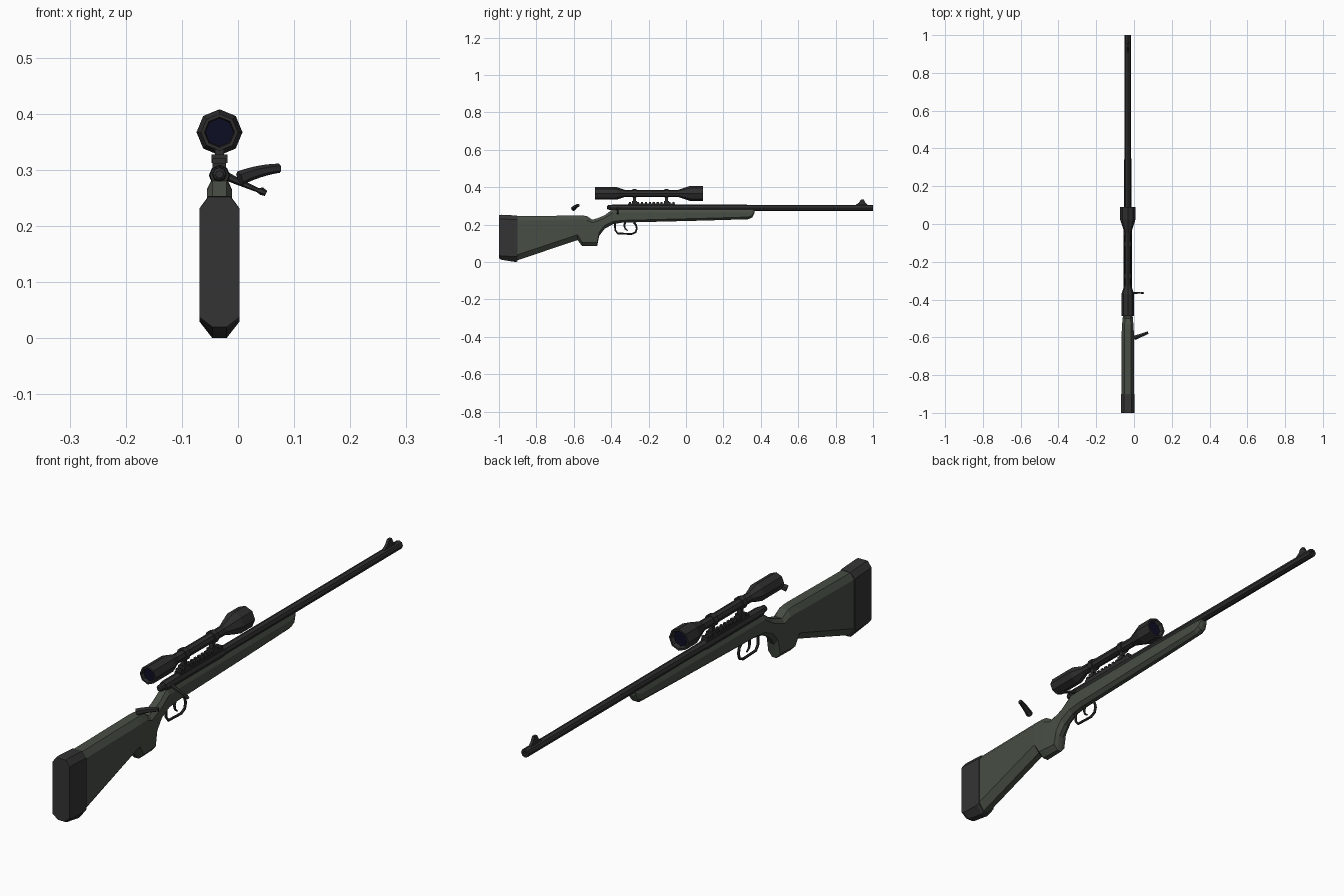
import bpy, bmesh, math
from mathutils import Vector

if "Cube" in bpy.data.objects:
    bpy.data.objects.remove(bpy.data.objects["Cube"])

CX = -0.033  # centre plane of the rifle


def material(name, rgb):
    m = bpy.data.materials.new(name)
    m.use_nodes = True
    m.diffuse_color = (*rgb, 1)
    m.node_tree.nodes["Principled BSDF"].inputs["Base Color"].default_value = (*rgb, 1)
    return m


metal = material("dark metal", (0.027, 0.027, 0.027))
rubber = material("black rubber", (0.034, 0.034, 0.034))
green = material("olive green", (0.063, 0.075, 0.058))
glass = material("navy glass", (0.004, 0.004, 0.018))


def loft(name, rings, mat, cap_mat=None, closed=False):
    """Skin equal-sized rings of points, with capped ends unless closed."""
    bm = bmesh.new()
    rows = [[bm.verts.new(p) for p in ring] for ring in rings]
    n = len(rows[0])
    pairs = list(zip(rows, rows[1:])) + ([(rows[-1], rows[0])] if closed else [])
    for a, b in pairs:
        for i in range(n):
            j = (i + 1) % n
            bm.faces.new((a[i], a[j], b[j], b[i]))
    if not closed:
        for row in (rows[0], rows[-1]):
            bm.faces.new(row).material_index = 1 if cap_mat else 0
    bmesh.ops.recalc_face_normals(bm, faces=bm.faces)
    mesh = bpy.data.meshes.new(name)
    bm.to_mesh(mesh)
    bm.free()
    mesh.materials.append(mat)
    if cap_mat:
        mesh.materials.append(cap_mat)
    ob = bpy.data.objects.new(name, mesh)
    bpy.context.collection.objects.link(ob)
    return ob


def lathe(name, z, profile, mat, cap_mat=None, n=8):
    """Turn (y, radius) pairs about the line at height z."""
    angles = [math.tau * i / n for i in range(n)]
    return loft(name, [[(CX + r * math.cos(a), y, z + r * math.sin(a)) for a in angles]
                       for y, r in profile], mat, cap_mat)


def sweep(name, path, radii, side, mat, n=6, closed=False):
    """Round bar along a flat path; side is normal to the path's plane."""
    path, side = [Vector(p) for p in path], Vector(side).normalized()
    rings, last = [], len(path) - 1
    for i, p in enumerate(path):
        before = path[i - 1] if i or closed else p
        after = path[(i + 1) % len(path)] if i < last or closed else p
        up = side.cross((after - before).normalized()).normalized()
        rings.append([p + radii[i] * (math.cos(a) * side + math.sin(a) * up)
                      for a in (math.tau * (k + 0.5) / n for k in range(n))])
    return loft(name, rings, mat, closed=closed)


def slab(name, outline, half, mat):
    """Extrude a (y, z) outline across the centre plane."""
    return loft(name, [[(CX + s * half, y, z) for y, z in outline] for s in (-1, 1)], mat)


def chamfered(name, sections, mat):
    """Loft octagons of (y, bottom, top, half width, lower bevel, upper bevel)."""
    rings = []
    for y, lo, hi, w, bl, bu in sections:
        half = [(w * 0.35, lo), (w, lo + bl), (w, hi - bu), (w * 0.55, hi)]
        rings.append([(CX + x, y, z) for x, z in half] +
                     [(CX - x, y, z) for x, z in reversed(half)])
    return loft(name, rings, mat)


# Stock: butt, grip, wrist and fore-end in one piece
chamfered("stock", [
    (-0.905, 0.008, 0.245, 0.033, 0.03, 0.022),
    (-0.58, 0.118, 0.249, 0.033, 0.028, 0.022),
    (-0.555, 0.085, 0.249, 0.031, 0.02, 0.022),
    (-0.53, 0.085, 0.246, 0.03, 0.02, 0.022),
    (-0.50, 0.085, 0.226, 0.027, 0.02, 0.015),
    (-0.475, 0.085, 0.234, 0.025, 0.02, 0.015),
    (-0.464, 0.14, 0.238, 0.024, 0.02, 0.015),
    (-0.435, 0.178, 0.25, 0.023, 0.018, 0.015),
    (-0.39, 0.203, 0.284, 0.022, 0.014, 0.02),
    (-0.34, 0.211, 0.286, 0.022, 0.012, 0.02),
    (0.10, 0.222, 0.286, 0.021, 0.012, 0.02),
    (0.335, 0.229, 0.285, 0.019, 0.012, 0.02),
    (0.355, 0.24, 0.285, 0.018, 0.01, 0.015),
    (0.367, 0.265, 0.284, 0.014, 0.006, 0.006)], green)

# Butt pad
chamfered("butt_pad", [
    (-1.0, 0.02, 0.252, 0.036, 0.018, 0.022),
    (-0.985, 0.012, 0.253, 0.036, 0.02, 0.022),
    (-0.91, 0.0, 0.249, 0.036, 0.03, 0.022),
    (-0.9, 0.004, 0.247, 0.036, 0.03, 0.022)], rubber)

# Barrel with a hollow muzzle, receiver and bolt
lathe("barrel", 0.29, [(-0.1, 0.017), (0.2, 0.0165), (1.0, 0.016), (1.0, 0.008), (0.97, 0.008)], metal)
lathe("receiver", 0.29, [(-0.395, 0.017), (-0.38, 0.019), (-0.06, 0.019), (-0.04, 0.0165)], metal)
lathe("bolt_tail", 0.292, [(-0.422, 0.007), (-0.417, 0.012), (-0.4, 0.013), (-0.36, 0.013)], metal)
sweep("bolt_handle", [(CX + 0.01, -0.365, 0.29), (0.0, -0.365, 0.279), (0.035, -0.365, 0.264),
                      (0.042, -0.365, 0.262), (0.05, -0.365, 0.258)],
      [0.008, 0.006, 0.004, 0.007, 0.005], (0, 1, 0), metal)

# Separate curved lever beside the comb
lever = []
for i in range(7):
    t = i / 6
    lever.append((0.003 + 0.071 * t, -0.603 + 0.028 * t, 0.285 + 0.03 * t - 0.012 * t * t))
sweep("curved_lever", lever, [0.013 - 0.0008 * i for i in range(7)], (-0.37, 0.93, 0), metal)

# Front sight
slab("front_sight", [(0.90, 0.3), (0.925, 0.318), (0.935, 0.334), (0.95, 0.334),
                     (0.96, 0.316), (0.978, 0.3)], 0.005, metal)

# Scope rail with teeth
slab("rail", [(-0.31, 0.3), (-0.31, 0.312), (-0.06, 0.312), (-0.06, 0.3)], 0.012, metal)
for i in range(12):
    y = -0.305 + i * 0.0212
    slab("rail_tooth", [(y, 0.311), (y, 0.321), (y + 0.011, 0.321), (y + 0.011, 0.311)], 0.012, metal)

# Scope tube with recessed lenses
lathe("scope", 0.367, [
    (-0.475, 0.025), (-0.487, 0.027), (-0.487, 0.033), (-0.37, 0.033), (-0.325, 0.018),
    (-0.045, 0.018), (0.015, 0.038), (0.025, 0.041), (0.09, 0.041), (0.09, 0.034),
    (0.078, 0.028)], metal, glass)

# Scope mounts
for y in (-0.275, -0.105):
    lathe("scope_ring", 0.367, [(y - 0.011, 0.023), (y + 0.011, 0.023)], metal)
    slab("mount_stem", [(y - 0.008, 0.318), (y - 0.008, 0.35), (y + 0.008, 0.35),
                        (y + 0.008, 0.318)], 0.008, metal)
    slab("mount_foot", [(y - 0.013, 0.312), (y - 0.013, 0.327), (y + 0.013, 0.327),
                        (y + 0.013, 0.312)], 0.014, metal)

# Trigger guard and trigger
guard = [(-0.38, 0.208), (-0.378, 0.17), (-0.365, 0.153), (-0.29, 0.15), (-0.269, 0.16),
         (-0.263, 0.18), (-0.268, 0.2), (-0.28, 0.212)]
sweep("trigger_guard", [(CX, y, z) for y, z in guard], [0.005] * len(guard), (1, 0, 0), metal)
trigger = [(-0.325, 0.215), (-0.33, 0.195), (-0.325, 0.178), (-0.312, 0.168)]
sweep("trigger", [(CX, y, z) for y, z in trigger], [0.006, 0.005, 0.004, 0.003], (1, 0, 0), metal)
